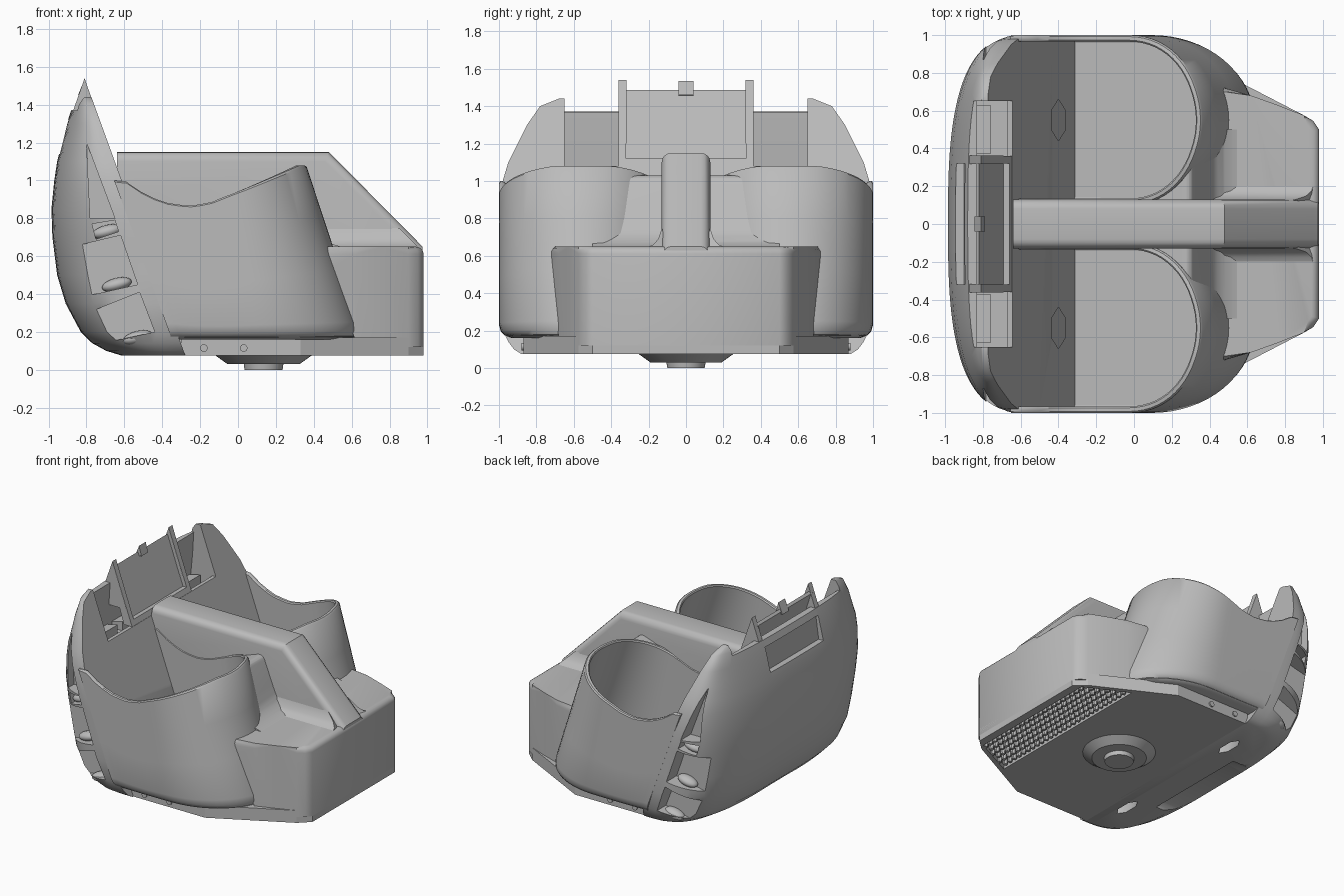
import bpy, bmesh, math
from mathutils import Matrix

if "Cube" in bpy.data.objects:
    bpy.data.objects.remove(bpy.data.objects["Cube"])

grey = bpy.data.materials.new("body grey")
grey.use_nodes = True
tone = (0.5, 0.5, 0.5, 1)
grey.diffuse_color = tone
grey.node_tree.nodes["Principled BSDF"].inputs["Base Color"].default_value = tone


# ---------- helpers ----------
def finish(bm, name):
    bmesh.ops.recalc_face_normals(bm, faces=bm.faces)
    mesh = bpy.data.meshes.new(name)
    bm.to_mesh(mesh)
    bm.free()
    mesh.materials.append(grey)
    obj = bpy.data.objects.new(name, mesh)
    bpy.context.collection.objects.link(obj)
    return obj


def activate(obj):
    bpy.ops.object.select_all(action='DESELECT')
    obj.select_set(True)
    bpy.context.view_layer.objects.active = obj


def smooth(obj, degrees=35):
    activate(obj)
    bpy.ops.object.shade_smooth_by_angle(angle=math.radians(degrees))


def cut(obj, cutter, keep=False):
    activate(obj)
    mod = obj.modifiers.new("cut", 'BOOLEAN')
    mod.operation = 'DIFFERENCE'
    mod.object = cutter
    bpy.ops.object.modifier_apply(modifier=mod.name)
    if not keep:
        bpy.data.objects.remove(cutter)


def loft(rings, name):
    bm = bmesh.new()
    rows = [[bm.verts.new(p) for p in ring] for ring in rings]
    count = len(rows[0])
    for low, high in zip(rows, rows[1:]):
        for i in range(count):
            j = (i + 1) % count
            bm.faces.new((low[i], low[j], high[j], high[i]))
    bm.faces.new(rows[0])
    bm.faces.new(rows[-1])
    return finish(bm, name)


def prism(name, outline, start, end, axis='y', bevel=0, where=None):
    """Extrude an outline along y (outline in x, z) or along z (outline in x, y)."""
    bm = bmesh.new()
    place = (lambda p, d: (p[0], d, p[1])) if axis == 'y' else (lambda p, d: (p[0], p[1], d))
    low = [bm.verts.new(place(p, start)) for p in outline]
    high = [bm.verts.new(place(p, end)) for p in outline]
    bm.faces.new(low)
    bm.faces.new(high)
    for i in range(len(low)):
        j = (i + 1) % len(low)
        bm.faces.new((low[i], low[j], high[j], high[i]))
    if bevel:
        edges = [e for e in bm.edges if where(e.verts[0].co, e.verts[1].co)]
        bmesh.ops.bevel(bm, geom=edges, offset=bevel, segments=4, profile=0.5, affect='EDGES')
    return finish(bm, name)


def cone(name, centre, r_low, r_high, depth, sides=40, turn=None, scale=(1, 1, 1)):
    bm = bmesh.new()
    spin = turn or Matrix.Identity(4)
    bmesh.ops.create_cone(bm, cap_ends=True, segments=sides, radius1=r_low, radius2=r_high, depth=depth,
                          matrix=Matrix.Translation(centre) @ Matrix.Diagonal((*scale, 1)) @ spin)
    return finish(bm, name)


def along(table, value):
    for (a, p), (b, q) in zip(table, table[1:]):
        if value <= b:
            f = max(0, (value - a) / (b - a))
            return p + (q - p) * f
    return table[-1][1]


def mirrored(outline):
    return outline + [(x, -y) for x, y in reversed(outline)]


def bulkhead_x(z):
    return -0.28 - 0.363 * (z - 0.08)


# ---------- front shell: solid behind a sloping bulkhead ----------
# height, foremost x, half width
shell_levels = [(0.075, -0.62, 0.88), (0.1, -0.7, 0.92), (0.14, -0.77, 0.95), (0.2, -0.83, 0.98), (0.35, -0.91, 1),
                (0.5, -0.955, 1), (0.7, -0.98, 1), (0.85, -0.985, 1), (1, -0.97, 0.98), (1.1, -0.955, 0.95),
                (1.2, -0.93, 0.9), (1.3, -0.905, 0.85), (1.4, -0.87, 0.78), (1.44, -0.85, 0.68)]
rings = []
for z, front, width in shell_levels:
    ring = []
    power = along([(0.1, 0.55), (0.5, 0.68), (0.8, 0.7)], z)
    for i in range(49):
        a = math.pi * (i / 48 - 0.5)
        s, c = math.sin(a), max(0, math.cos(a))
        y = math.copysign(abs(s) ** power, s) * width
        ring.append((bulkhead_x(z) + (front - bulkhead_x(z)) * c ** power, y, z))
    rings.append(ring)
shell = loft(rings, "front_shell")

# open bay between the two upright ears
bay = [(-0.86, 1), (-0.84, 1.2), (-0.83, 1.37), (-1.2, 1.375), (-1.2, 1.7),
       (-0.4, 1.7), (-0.4, 1.08), (-0.67, 1.08), (-0.66, 1)]
cut(shell, prism("bay_cutter", bay, -0.65, 0.65))
# recessed window on the nose
window = [(-1.1, 1.14), (-0.9, 1.14), (-0.875, 1.32), (-1.1, 1.34)]
cut(shell, prism("window_cutter", window, -0.32, 0.32))
# side pockets and foot openings
pockets = [[(-0.8, 1.2), (-0.65, 0.8), (-0.78, 0.8)],
           [(-0.83, 0.66), (-0.62, 0.71), (-0.53, 0.45), (-0.8, 0.39)],
           [(-0.82, 0.29), (-0.52, 0.41), (-0.44, 0.2), (-0.72, 0.14)],
           [(-0.77, 0.77), (-0.65, 0.79), (-0.63, 0.73), (-0.75, 0.69)]]
for side in (1, -1):
    for outline in pockets:
        cut(shell, prism("pocket_cutter", outline, side * 0.87, side * 1.2))
    cut(shell, cone("slot_cutter", (-0.4, side * 0.55, 0.3), 1, 1, 1, 6, scale=(0.04, 0.11, 1)))
# low scoop under the nose
cut(shell, cone("scoop_cutter", (-0.9, 0, 0.06), 1, 1, 1, 40, Matrix.Rotation(math.pi / 2, 4, 'Y'),
                (0.7, 0.42, 0.1)))
smooth(shell)

# oval lamps in the side pockets
for side in (1, -1):
    for x, z in ((-0.69, 0.73), (-0.64, 0.45), (-0.53, 0.17)):
        bm = bmesh.new()
        bmesh.ops.create_uvsphere(bm, u_segments=24, v_segments=12, radius=1,
                                  matrix=Matrix.Translation((x, side * 0.89, z))
                                  @ Matrix.Rotation(-0.25, 4, 'Y') @ Matrix.Diagonal((0.08, 0.05, 0.035, 1)))
        smooth(finish(bm, "side_lamp"))

# ---------- central display panel with side gussets and a middle tooth ----------
panel = prism("display_panel", [(-0.645, 1.08), (-0.8, 1.51), (-0.835, 1.47), (-0.715, 1.08)], -0.36, 0.36)
cut(panel, prism("panel_cutter", [(-0.69, 1.12), (-0.825, 1.5), (-0.8, 1.6), (-0.4, 1.6), (-0.4, 1.12)], -0.32, 0.32))
for y in (-0.34, 0.34):
    prism("panel_gusset", [(-0.69, 1.2), (-0.8, 1.51), (-0.81, 1.54), (-0.87, 1.37), (-0.85, 1.2)], y - 0.022, y + 0.022)
prism("panel_tooth", [(-0.79, 1.46), (-0.81, 1.535), (-0.845, 1.45)], -0.04, 0.04)
for y in (-0.5, -0.18, 0.18, 0.5):
    prism("bay_unit", [(-0.85, 0.99), (-0.85, 1.05), (-0.76, 1.07), (-0.76, 0.99)], y - 0.13, y + 0.13)

# ---------- seat tubs ----------
rim_line = [(-0.6, 1), (-0.52, 0.93), (-0.43, 0.885), (-0.3, 0.865), (-0.18, 0.88), (0, 0.945), (0.36, 1.08)]
columns = [(i / 10, math.pi / 2) for i in range(10)]
columns += [(1, math.pi * (0.5 - i / 32)) for i in range(33)]
columns += [(i / 10, -math.pi / 2) for i in reversed(range(10))]


def tub_point(column, z, inset, side):
    f, a = column
    centre = -0.05 + 0.17 * (1.08 - z)
    reach = 0.36 + 0.33 * (1.08 - z) - centre - inset
    start = bulkhead_x(z) - 0.04
    x = start + (centre - start) * f + reach * math.cos(a)
    return (x, side * (0.55 + (0.45 - inset) * math.sin(a)), z)


def tub_ring(t, inset, side):
    ring = []
    for column in columns:
        top = along(rim_line, tub_point(column, 1, 0, 1)[0])
        ring.append(tub_point(column, 0.16 + t * (top - 0.16), inset, side))
    return ring


tub_steps = [(0, 0.07), (0.02, 0.03), (0.05, 0.01), (0.1, 0), (0.4, 0), (0.7, 0), (0.99, 0), (1, 0.008),
             (1, 0.027), (0.99, 0.035), (0.6, 0.035), (0.3, 0.035), (0.015, 0.035)]
tub_cutters = []
for side in (1, -1):
    smooth(loft([tub_ring(t, inset, side) for t, inset in tub_steps], "seat_tub"))
    tub_cutters.append(loft([[tub_point(c, z, 0.02, side) for c in columns] for z in (0.165, 0.6, 1.3)],
                            "tub_cutter"))

# ---------- rear box and shoulders, hollowed where the tubs sit ----------
box_outline = mirrored([(-0.2, 0.72), (0.48, 0.72), (0.62, 0.68), (0.76, 0.63), (0.9, 0.575), (0.95, 0.545), (0.98, 0.5)])
rear_box = prism("rear_box", box_outline, 0.12, 0.65, 'z', 0.04,
                 lambda a, b: min(a.z, b.z) > 0.6 and max(a.x, b.x) > 0.55)
shoulder_side = [(-0.15, 0.3), (-0.15, 0.87), (0, 0.935), (0.3, 1.04), (0.39, 0.81), (0.43, 0.72), (0.48, 0.67),
                 (0.56, 0.645), (0.56, 0.3)]
shoulder = prism("tub_shoulder", shoulder_side, -0.5, 0.5, 'y', 0.04,
                 lambda a, b: min(a.z, b.z) > 1 and a.x == b.x)
for cutter in tub_cutters:
    cut(rear_box, cutter, keep=True)
    cut(shoulder, cutter)
smooth(rear_box)
smooth(shoulder)

# ---------- spine between the seats ----------
spine = [(-0.64, 1.15), (0.48, 1.15), (0.975, 0.65), (0.975, 0.12), (-0.3, 0.12), (-0.64, 0.9)]
smooth(prism("centre_spine", spine, -0.13, 0.13, 'y', 0.05,
             lambda a, b: min(a.z, b.z) > 0.6 and max(a.x, b.x) > 0.4 and a.y * b.y > 0))
# sloping fillets where the spine meets the box top
fillet = [(0.1, 0.6), (0.21, 0.645), (0.175, 0.66), (0.148, 0.69), (0.128, 0.75)]
for side in (1, -1):
    smooth(loft([[(0.4, side * y, z) for y, z in fillet],
                 [(min(0.95, 1.6 - z), side * y, z) for y, z in fillet]], "spine_fillet"), 50)

# ---------- base plate with a studded tray, and the pivot ----------
base = mirrored([(-0.3, 0.87), (0.33, 0.87), (0.9, 0.575), (0.98, 0.5)])
base_plate = prism("base_plate", base, 0.075, 0.17, 'z')
cut(base_plate, prism("tray_cutter", mirrored([(0.6, 0.69), (0.92, 0.53)]), 0.05, 0.11, 'z'))
smooth(cone("pivot_flange", (0.135, 0, 0.055), 0.19, 0.26, 0.05))
smooth(cone("pivot_hub", (0.135, 0, 0.016), 0.1, 0.105, 0.032))

bm = bmesh.new()
for row in range(6):
    x = 0.63 + row * 0.052
    half = 13 - row // 2
    for i in range(-half, half + 1):
        bmesh.ops.create_cone(bm, cap_ends=True, segments=6, radius1=0.015, radius2=0.02, depth=0.036,
                              matrix=Matrix.Translation((x, i * 0.049, 0.094)))
finish(bm, "underside_studs")

quarter = Matrix.Rotation(math.pi / 2, 4, 'X')
for side in (1, -1):
    for x in (-0.18, 0.03):
        smooth(cone("side_bolt", (x, side * 0.87, 0.115), 0.02, 0.02, 0.02, 16, quarter))
